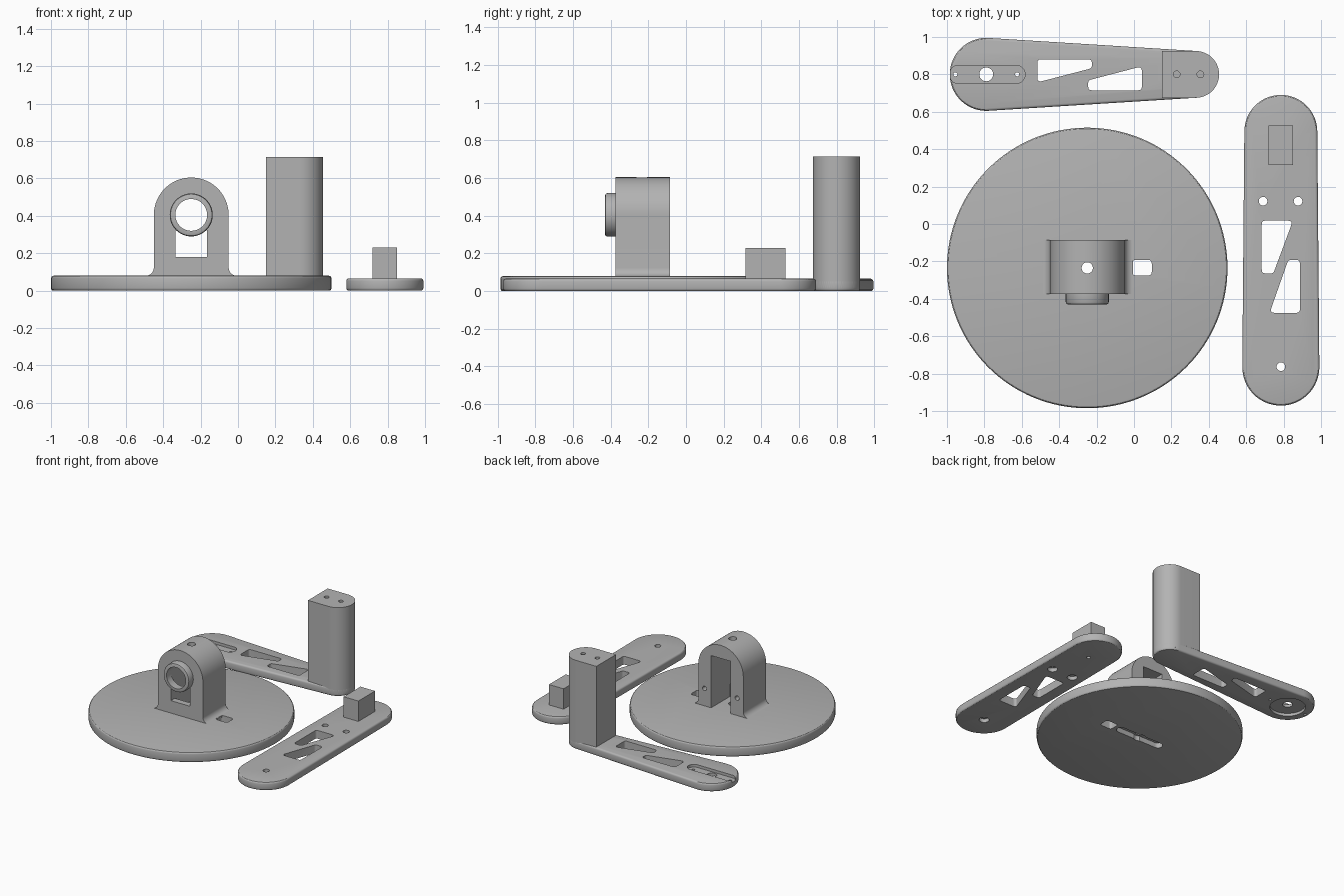
import bpy, bmesh, math
from mathutils import Matrix

if "Cube" in bpy.data.objects:
    bpy.data.objects.remove(bpy.data.objects["Cube"])

grey = bpy.data.materials.new("plain grey")
grey.diffuse_color = (0.45, 0.45, 0.45, 1)
grey.use_nodes = True
grey.node_tree.nodes["Principled BSDF"].inputs["Base Color"].default_value = grey.diffuse_color


def arc(cx, cy, r, a0, a1, n):
    """Points on an arc, angles in degrees."""
    return [(cx + r * math.cos(math.radians(a0 + (a1 - a0) * i / n)),
             cy + r * math.sin(math.radians(a0 + (a1 - a0) * i / n))) for i in range(n + 1)]


def loft(name, rings):
    """Closed solid through rings of equal point count."""
    bm = bmesh.new()
    loops = [[bm.verts.new(p) for p in ring] for ring in rings]
    n = len(loops[0])
    for a, b in zip(loops, loops[1:]):
        for i in range(n):
            bm.faces.new((a[i], a[(i + 1) % n], b[(i + 1) % n], b[i]))
    bm.faces.new(loops[0][::-1])
    bm.faces.new(loops[-1])
    bmesh.ops.recalc_face_normals(bm, faces=bm.faces[:])
    me = bpy.data.meshes.new(name)
    bm.to_mesh(me)
    bm.free()
    me.materials.append(grey)
    ob = bpy.data.objects.new(name, me)
    bpy.context.collection.objects.link(ob)
    return ob


def prism(name, pts, z0, z1):
    return loft(name, [[(x, y, z) for x, y in pts] for z in (z0, z1)])


def prism_y(name, pts, y0, y1):
    return loft(name, [[(x, y, z) for x, z in pts] for y in (y0, y1)])


def circle(cx, cy, r, n=32):
    return arc(cx, cy, r, 0, 360, n)[:-1]


def rect(x0, x1, y0, y1):
    return [(x0, y0), (x1, y0), (x1, y1), (x0, y1)]


def pill(c0, r0, c1, r1, n=32):
    """Outline wrapped around two circles."""
    d = math.dist(c0, c1)
    ang = math.degrees(math.atan2(c1[1] - c0[1], c1[0] - c0[0]))
    t = math.degrees(math.acos((r0 - r1) / d))
    return arc(*c0, r0, ang + t, ang + 360 - t, n) + arc(*c1, r1, ang - t, ang + t, n)


def rounded(pts, r=0.02):
    """Convex polygon with rounded corners."""
    out = []
    for i, p in enumerate(pts):
        u, v = [((q[0] - p[0]) / math.dist(p, q), (q[1] - p[1]) / math.dist(p, q))
                for q in (pts[i - 1], pts[(i + 1) % len(pts)])]
        half = math.acos(u[0] * v[0] + u[1] * v[1]) / 2
        t = r / math.tan(half)
        a = (p[0] + u[0] * t, p[1] + u[1] * t)
        b = (p[0] + v[0] * t, p[1] + v[1] * t)
        for k in range(6):
            s = k / 5
            out.append(tuple((1 - s) ** 2 * a[j] + 2 * s * (1 - s) * p[j] + s * s * b[j] for j in (0, 1)))
    return out


def plate(name, outline, h, c=0.014):
    """Flat plate with rounded rims; outline(o) is the profile inset by o."""
    steps = [(c * (1 - math.sin(a)), c * (1 - math.cos(a))) for a in (0, math.pi / 6, math.pi / 3, math.pi / 2)]
    levels = steps + [(o, h - z) for o, z in reversed(steps)]
    return loft(name, [[(x, y, z) for x, y in outline(o)] for o, z in levels])


def cut(ob, *cutters):
    for c in cutters:
        m = ob.modifiers.new("cut", 'BOOLEAN')
        m.operation, m.solver, m.object = 'DIFFERENCE', 'EXACT', c
        bpy.context.view_layer.objects.active = ob
        bpy.ops.object.modifier_apply(modifier=m.name)
        bpy.data.objects.remove(c, do_unlink=True)


def hole(x, y, r, z0=-0.1, z1=0.2):
    return prism("hole", circle(x, y, r), z0, z1)


# --- round base with underside slot, centre hole and cable hole
CX, CY = -0.25, -0.235
base = plate("round_base", lambda o: circle(CX, CY, 0.75 - o, 128), 0.08)
cut(base,
    prism("slot", pill((CX - 0.175, CY), 0.035, (CX + 0.175, CY), 0.035, 12), -0.1, 0.04),
    hole(CX, CY, 0.045, -0.1, 0.041),
    hole(CX, CY, 0.03),
    prism("cable", rounded(rect(-0.01, 0.095, -0.275, -0.192)), -0.1, 0.2))

# --- arched housing with flared feet
f, Z = 0.045, 0.079
profile = ([(CX - 0.2 - f, Z - 0.015), (CX + 0.2 + f, Z - 0.015)]
           + arc(CX + 0.2 + f, Z + f, f, 270, 180, 8)
           + arc(CX, 0.405, 0.2, 0, 180, 48)
           + arc(CX - 0.2 - f, Z + f, f, 0, -90, 8))
housing = prism_y("arched_housing", profile, -0.375, -0.085)
cut(housing,
    prism_y("pocket", rect(CX - 0.086, CX + 0.086, 0.03, 0.5), -0.325, 0.0),
    prism_y("front_window", rect(CX - 0.085, CX + 0.085, 0.18, 0.405), -0.45, -0.3),
    prism_y("front_bore", circle(CX, 0.405, 0.0855, 48), -0.45, -0.3),
    hole(CX, CY, 0.03, 0.45, 0.7))
for s in (-1, 1):
    cut(housing, prism_y("screw", circle(CX + s * 0.145, 0.22, 0.018, 20), -0.2, 0.0))

# --- front collar around the bore
collar = loft("front_collar", [[(x, y, z) for x, z in circle(CX, 0.405, r, 48)]
                               for r, y in ((0.115, -0.37), (0.115, -0.418), (0.111, -0.427), (0.103, -0.43))])
cut(collar, prism_y("bore", circle(CX, 0.405, 0.085, 48), -0.5, -0.3))

# --- straight link lying to the right
SX = 0.785
link = plate("straight_link", lambda o: pill((SX, -0.765), 0.206 - o, (SX, 0.495), 0.195 - o), 0.066)
cut(link,
    prism("opening", rounded([(0.683, 0.018), (0.683, -0.264), (0.745, -0.264), (0.85, 0.018)]), -0.1, 0.2),
    prism("opening", rounded([(0.887, -0.475), (0.887, -0.192), (0.825, -0.192), (0.725, -0.475)]), -0.1, 0.2))
for x, y in ((0.69, 0.122), (0.877, 0.122), (SX, -0.763)):
    cut(link, hole(x, y, 0.023), hole(x, y, 0.037, -0.1, 0.03))
block = prism("link_block", rect(0.72, 0.85, 0.315, 0.527), 0.05, 0.23)
cut(link, hole(SX, 0.42, 0.015, -0.1, 0.06))

# --- tapered arm lying at the back
AY = 0.8
arm = plate("tapered_arm", lambda o: pill((-0.79, AY), 0.195 - o, (0.33, AY), 0.125 - o), 0.066)
cut(arm,
    prism("horn_recess", pill((-0.94, AY), 0.048, (-0.63, AY), 0.048, 16), 0.044, 0.2),
    hole(-0.79, AY, 0.13, -0.1, 0.022),
    hole(-0.79, AY, 0.037),
    hole(-0.955, AY, 0.011),
    hole(-0.625, AY, 0.011),
    prism("opening", rounded([(-0.517, 0.757), (-0.225, 0.833), (-0.225, 0.88), (-0.517, 0.88)]), -0.1, 0.2),
    prism("opening", rounded([(-0.245, 0.715), (0.042, 0.715), (0.042, 0.843), (-0.245, 0.768)]), -0.1, 0.2))

# --- upright post on the arm
post = prism("upright_post", [(0.15, AY - 0.125)] + arc(0.33, AY, 0.125, -90, 90, 32) + [(0.15, AY + 0.125)],
             0.02, 0.715)
cut(post, hole(0.228, AY, 0.018, 0.6, 0.8), hole(0.355, AY, 0.018, 0.6, 0.8))

# --- smooth curved walls, keep edges crisp
for ob in list(bpy.context.scene.objects):
    bpy.ops.object.select_all(action='DESELECT')
    ob.select_set(True)
    bpy.context.view_layer.objects.active = ob
    bpy.ops.object.shade_smooth_by_angle(angle=math.radians(30))
